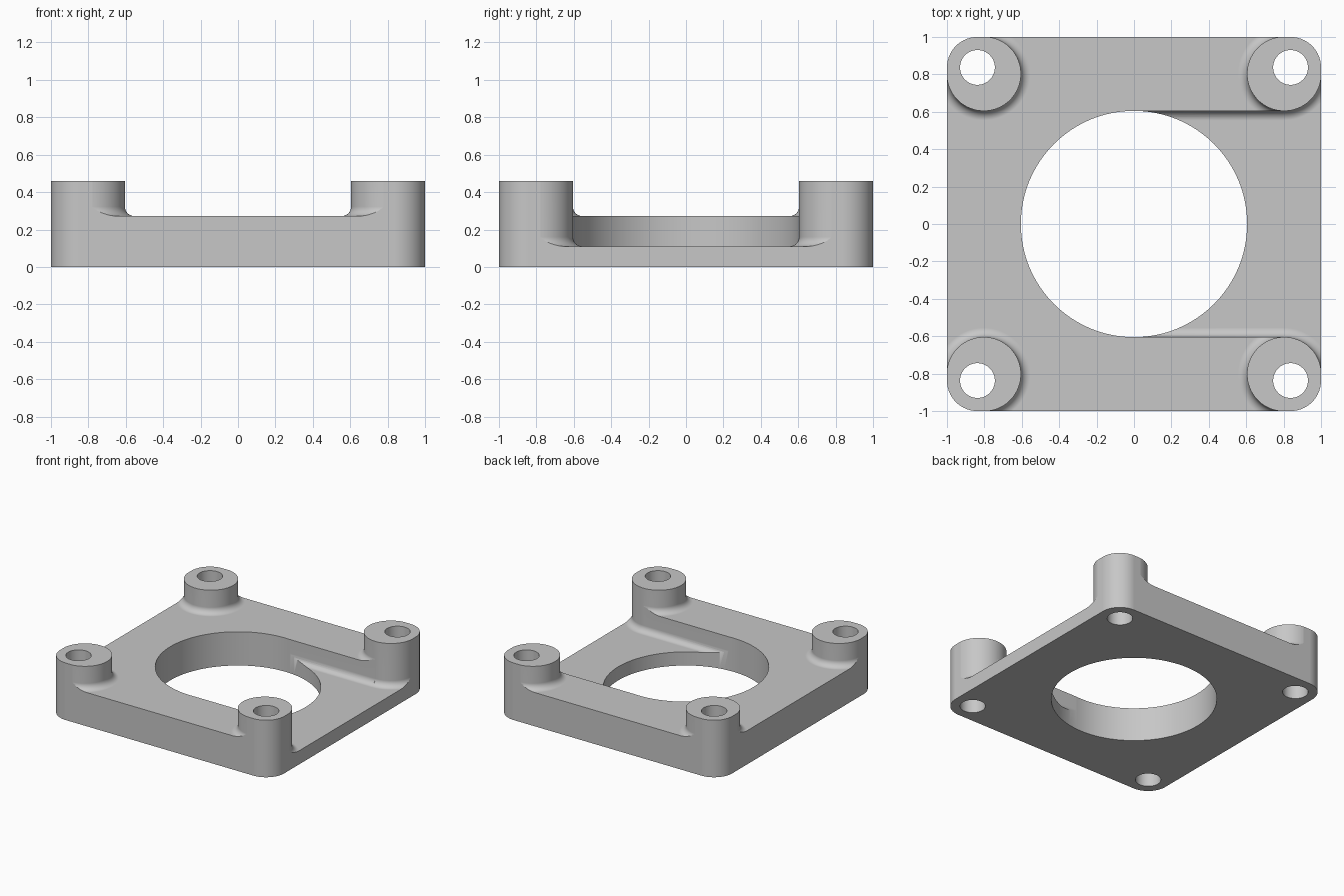
import bpy, bmesh, math

if "Cube" in bpy.data.objects:
    bpy.data.objects.remove(bpy.data.objects["Cube"], do_unlink=True)

TOP, DECK, FLOOR = 0.46, 0.272, 0.11      # boss, plate and channel heights
HOLE_POS, HOLE_R = 0.837, 0.093           # screw holes share the corner centres
BOSS_POS, BOSS_R = 0.803, 0.1985          # bosses reach the plate's sides
BORE, CHANNEL, FILLET = 0.605, 0.6035, 0.05
SEG = 96
SIGNS = [(1, 1), (-1, 1), (-1, -1), (1, -1)]


def finish(name, bm):
    bmesh.ops.recalc_face_normals(bm, faces=bm.faces[:])
    mesh = bpy.data.meshes.new(name)
    bm.to_mesh(mesh)
    bm.free()
    obj = bpy.data.objects.new(name, mesh)
    bpy.context.collection.objects.link(obj)
    return obj


def extrude(name, points, direction):
    bm = bmesh.new()
    face = bm.faces.new([bm.verts.new(p) for p in points])
    res = bmesh.ops.extrude_face_region(bm, geom=[face], use_keep_orig=True)
    moved = [v for v in res["geom"] if isinstance(v, bmesh.types.BMVert)]
    bmesh.ops.translate(bm, verts=moved, vec=direction)
    return finish(name, bm)


def arc(cx, cy, r, start, end, n):
    return [(cx + r * math.cos(math.radians(start + (end - start) * i / n)),
             cy + r * math.sin(math.radians(start + (end - start) * i / n)))
            for i in range(n + 1)]


def cylinder(name, x, y, r):
    ring = arc(x, y, r, 0, 360, SEG)[:-1]
    return extrude(name, [(a, b, -0.2) for a, b in ring], (0, 0, 1))


def box(name, x0, x1, y0, y1, z0, z1):
    return extrude(name, [(x0, y0, z0), (x1, y0, z0), (x1, y1, z0), (x0, y1, z0)],
                   (0, 0, z1 - z0))


def flared_boss(name, x, y, z):
    """Round post with a concave fillet where it meets height z."""
    profile = [(BOSS_R + FILLET, 0.04)]
    profile += arc(BOSS_R + FILLET, z + FILLET, FILLET, 270, 180, 8)
    profile += [(BOSS_R, TOP)]
    bm = bmesh.new()
    rings = [[bm.verts.new((px, py, h)) for px, py in arc(x, y, r, 0, 360, SEG)[:-1]]
             for r, h in profile]
    for low, high in zip(rings, rings[1:]):
        for i in range(SEG):
            j = (i + 1) % SEG
            bm.faces.new((low[i], low[j], high[j], high[i]))
    bm.faces.new(rings[0])
    bm.faces.new(rings[-1])
    return finish(name, bm)


def combine(target, tool, operation):
    mod = target.modifiers.new(operation, 'BOOLEAN')
    mod.operation, mod.solver, mod.object = operation, 'EXACT', tool
    bpy.context.view_layer.objects.active = target
    bpy.ops.object.modifier_apply(modifier=mod.name)
    bpy.data.objects.remove(tool, do_unlink=True)


# Oversized plate with its bore, trimmed to its outline later
body = box("mounting_plate", -1.2, 1.2, -1.2, 1.2, 0, DECK)
combine(body, cylinder("bore", 0, 0, BORE), 'DIFFERENCE')
for sx, sy in SIGNS:
    combine(body, flared_boss("boss", sx * BOSS_POS, sy * BOSS_POS, DECK), 'UNION')

# Channel with filleted floor, open to the model's left
inner = CHANNEL - FILLET
section = [(-CHANNEL, 0.9)] + arc(-inner, FLOOR + FILLET, FILLET, 180, 270, 8)
section += arc(inner, FLOOR + FILLET, FILLET, 270, 360, 8) + [(CHANNEL, 0.9)]
combine(body, extrude("channel", [(0.04, y, z) for y, z in section], (0.78, 0, 0)),
        'DIFFERENCE')
combine(body, box("channel_mouth", 0.8, 1.4, -BOSS_POS, BOSS_POS, FLOOR, 0.8),
        'DIFFERENCE')
for sy in (-1, 1):
    combine(body, flared_boss("deep_boss", BOSS_POS, sy * BOSS_POS, FLOOR), 'UNION')

# Square fill that carries each boss out to the plate corner
for sx, sy in SIGNS:
    (x0, x1), (y0, y1) = (sorted((s * 0.81, s * 1.1)) for s in (sx, sy))
    combine(body, box("corner_fill", x0, x1, y0, y1, 0.05, TOP), 'UNION')

# Rounded square outline
outline = []
for i, (sx, sy) in enumerate(SIGNS):
    outline += arc(sx * HOLE_POS, sy * HOLE_POS, 1 - HOLE_POS, 90 * i, 90 * i + 90, 20)
combine(body, extrude("outline", [(x, y, -0.2) for x, y in outline], (0, 0, 1)),
        'INTERSECT')

# Screw holes
for sx, sy in SIGNS:
    combine(body, cylinder("screw_hole", sx * HOLE_POS, sy * HOLE_POS, HOLE_R),
            'DIFFERENCE')

# Plain grey finish
grey = bpy.data.materials.new("plain_grey")
grey.use_nodes = True
colour = (0.57, 0.57, 0.57, 1)
grey.diffuse_color = colour
grey.node_tree.nodes["Principled BSDF"].inputs["Base Color"].default_value = colour
body.data.materials.clear()
body.data.materials.append(grey)
for p in body.data.polygons:
    p.material_index = 0

bpy.ops.object.select_all(action='DESELECT')
body.select_set(True)
bpy.context.view_layer.objects.active = body
bpy.ops.object.shade_smooth_by_angle(angle=math.radians(30))
weighted = body.modifiers.new("weighted_normals", 'WEIGHTED_NORMAL')
weighted.keep_sharp = True
